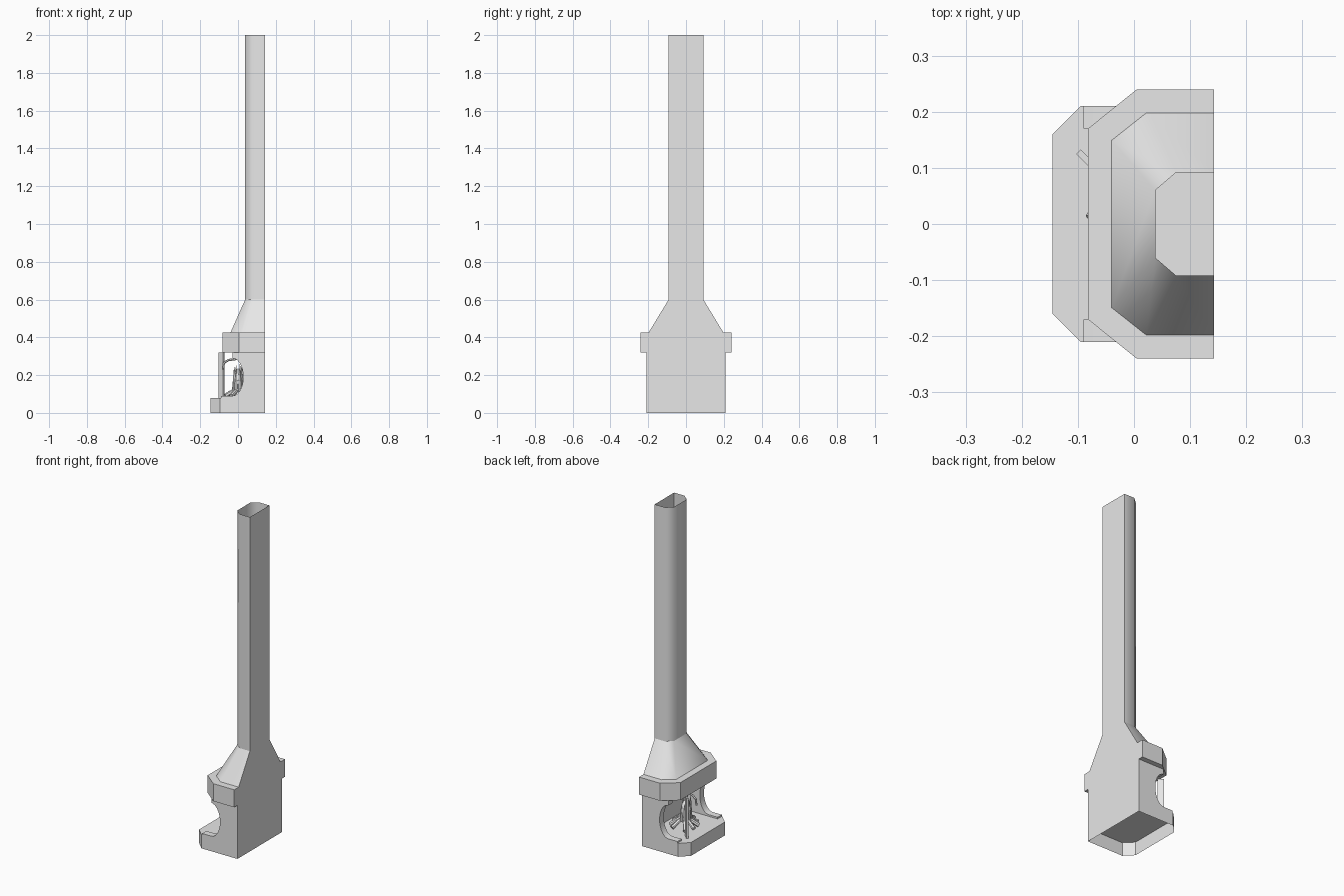
import bpy, bmesh, math, random
from mathutils import Vector, Matrix

random.seed(4)
if "Cube" in bpy.data.objects:
    bpy.data.objects.remove(bpy.data.objects["Cube"])

grey = bpy.data.materials.new("plain_grey")
grey.use_nodes = True
grey.diffuse_color = (0.8, 0.8, 0.8, 1)
grey.node_tree.nodes["Principled BSDF"].inputs["Base Color"].default_value = (0.8, 0.8, 0.8, 1)

BACK = 0.143


def finish(name, bm, smooth=None):
    bmesh.ops.recalc_face_normals(bm, faces=bm.faces)
    mesh = bpy.data.meshes.new(name)
    bm.to_mesh(mesh)
    bm.free()
    mesh.materials.append(grey)
    obj = bpy.data.objects.new(name, mesh)
    bpy.context.collection.objects.link(obj)
    if smooth:
        bpy.ops.object.select_all(action="DESELECT")
        obj.select_set(True)
        bpy.context.view_layer.objects.active = obj
        bpy.ops.object.shade_smooth_by_angle(angle=math.radians(smooth))
    return obj


def plan(front, corner, half, front_half):
    """Half-octagon outline with a flat back, listed around the edge."""
    side = [(front, front_half), (corner, half), (BACK, half)]
    return side + [(x, -y) for x, y in reversed(side)]


def stack(name, levels, bottom=True, top=True, smooth=None):
    """Loft outlines placed at rising heights."""
    bm = bmesh.new()
    rings = [[bm.verts.new((x, y, z)) for x, y in outline] for outline, z in levels]
    for a, b in zip(rings, rings[1:]):
        for i in range(len(a)):
            j = (i + 1) % len(a)
            bm.faces.new((a[i], a[j], b[j], b[i]))
    if bottom:
        bm.faces.new(rings[0])
    if top:
        bm.faces.new(rings[-1])
    return finish(name, bm, smooth)


def box(name, centre, size, turn=0):
    bm = bmesh.new()
    mat = Matrix.Translation(centre) @ Matrix.Rotation(turn, 4, "Z") @ Matrix.Diagonal((*size, 1))
    bmesh.ops.create_cube(bm, size=1, matrix=mat)
    return finish(name, bm)


def rod(name, start, end, r1, r2, sides=7):
    start, end = Vector(start), Vector(end)
    d = end - start
    bm = bmesh.new()
    mat = Matrix.Translation((start + end) / 2) @ d.to_track_quat("Z", "Y").to_matrix().to_4x4()
    bmesh.ops.create_cone(bm, cap_ends=True, segments=sides, radius1=r1, radius2=r2,
                          depth=d.length, matrix=mat)
    return finish(name, bm)


# Hearth, hollow underneath
hearth = plan(-0.145, -0.095, 0.21, 0.16)
stack("hearth", [(hearth, 0), (hearth, 0.08)], bottom=False)

# Mantle band, hood and open flue
mantle = plan(-0.082, 0.005, 0.24, 0.17)
stack("mantle", [(mantle, 0.32), (mantle, 0.425)])
flue = plan(0.038, 0.075, 0.092, 0.06)
stack("hood", [(plan(-0.04, 0.022, 0.198, 0.149), 0.425), (flue, 0.6)], False, False, 50)
stack("flue", [(flue, 0.6), (flue, 2)], False, False, 50)

# Back wall of the firebox
box("back_wall", (BACK - 0.012, 0, 0.2), (0.024, 0.42, 0.24))

# Side walls with a curved front opening
for label, sign in (("left", 1), ("right", -1)):
    arc = [(-0.03 + 0.058 * math.sin(t), 0.19 + 0.1 * math.cos(t))
           for t in (math.pi * i / 14 for i in range(15))]
    outline = [(BACK, 0.08), (BACK, 0.32), (-0.03, 0.32)] + arc + [(-0.09, 0.09), (-0.09, 0.08)]
    bm = bmesh.new()
    face = bm.faces.new([bm.verts.new((x, sign * 0.21, z)) for x, z in outline])
    out = bmesh.ops.extrude_face_region(bm, geom=[face])
    moved = [v for v in out["geom"] if isinstance(v, bmesh.types.BMVert)]
    bmesh.ops.translate(bm, verts=moved, vec=(0, -sign * 0.04, 0))
    finish(label + "_side_wall", bm, 30)

# Corner post set diagonally under the mantle
box("corner_post", (-0.087, 0.117, 0.2), (0.034, 0.011, 0.24), math.radians(-45))

# Logs laid in a ring
for i in range(9):
    a = math.tau * i / 9 + random.uniform(-0.15, 0.15)
    c, s = math.cos(a), math.sin(a)
    reach = random.uniform(0.075, 0.1)
    rod("log", (0.01 + c * reach, s * reach, 0.09), (0.01 + c * 0.02, s * 0.02, 0.125), 0.012, 0.011)

# Flames: a swollen core with leaning tongues
bm = bmesh.new()
bmesh.ops.create_uvsphere(bm, u_segments=12, v_segments=8, radius=1,
                          matrix=Matrix.Translation((0, 0, 0.175)) @ Matrix.Diagonal((0.026, 0.035, 0.06, 1)))
finish("flame_core", bm, 60)
for i in range(6):
    a = math.tau * i / 6
    c, s = math.cos(a), math.sin(a)
    rod("flame_tongue", (c * 0.018, s * 0.028, 0.12),
        (c * 0.02, s * 0.035, random.uniform(0.2, 0.27)), 0.014, 0.001, 8)

# Bent hanging hook under the mantle
path = [(-0.08, 0.015, 0.23), (-0.075, 0.015, 0.265), (-0.05, 0.01, 0.28), (-0.01, 0, 0.285), (0, 0, 0.32)]
for a, b in zip(path, path[1:]):
    rod("hook", a, b, 0.006, 0.006, 6)
